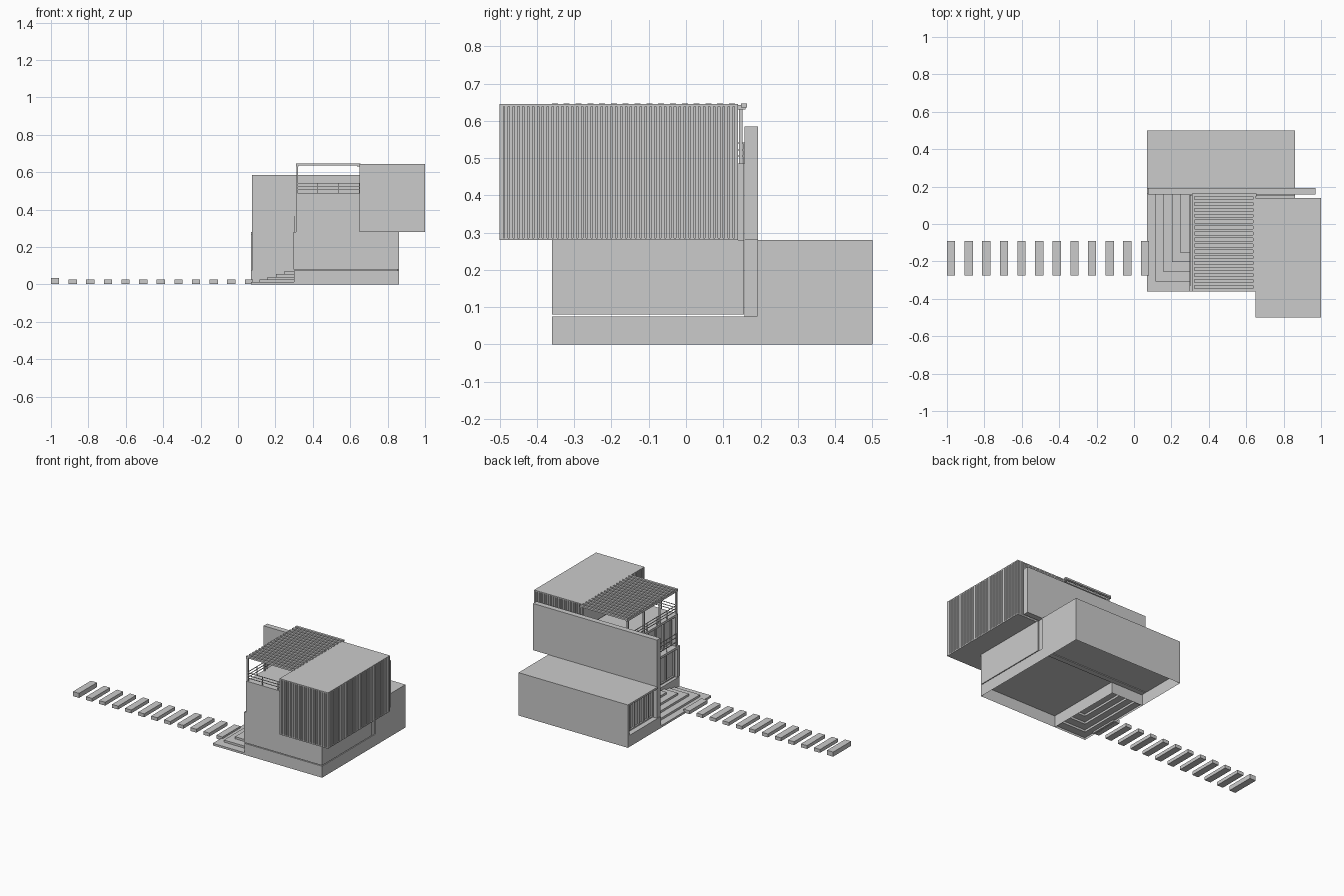
import bpy, bmesh, math

if "Cube" in bpy.data.objects:
    bpy.data.objects.remove(bpy.data.objects["Cube"])


def make(name, bm):
    bmesh.ops.recalc_face_normals(bm, faces=bm.faces)
    me = bpy.data.meshes.new(name)
    bm.to_mesh(me)
    bm.free()
    ob = bpy.data.objects.new(name, me)
    bpy.context.collection.objects.link(ob)
    return ob


def add_box(bm, x0, x1, y0, y1, z0, z1):
    r = bmesh.ops.create_cube(bm, size=1)
    for v in r["verts"]:
        v.co.x = x1 if v.co.x > 0 else x0
        v.co.y = y1 if v.co.y > 0 else y0
        v.co.z = z1 if v.co.z > 0 else z0


def boxes(name, items):
    bm = bmesh.new()
    for b in items:
        add_box(bm, *b)
    return make(name, bm)


def prism(name, pts, z0, z1, bottom=True):
    bm = bmesh.new()
    top = [bm.verts.new((x, y, z1)) for x, y in pts]
    low = [bm.verts.new((x, y, z0)) for x, y in pts]
    bm.faces.new(top)
    if bottom:
        bm.faces.new(low[::-1])
    for i in range(len(pts)):
        j = (i + 1) % len(pts)
        bm.faces.new((low[i], low[j], top[j], top[i]))
    return make(name, bm)


# Stepping stone path
boxes("stepping_stones", [(-1 + i * 0.0942, -0.956 + i * 0.0942, -0.275, -0.09, 0.003, 0.033 if i == 0 else 0.025)
                          for i in range(12)])

# Hollow L-shaped plinth
prism("plinth", [(0.30, -0.36), (0.86, -0.36), (0.86, 0.50), (0.07, 0.50), (0.07, 0.16), (0.30, 0.16)],
      0, 0.075, bottom=False)

# Corner steps: a folded surface rising toward the entrance
bm = bmesh.new()
prev = None
n = 5
for i in range(n):
    x, y = 0.07 + 0.044 * i, -0.36 + 0.052 * i
    for z in (0.068 * i / n, 0.068 * (i + 1) / n):
        row = [bm.verts.new(c) for c in ((x, 0.16, z), (x, y, z), (0.30, y, z))]
        if prev:
            for k in (0, 1):
                bm.faces.new((prev[k], prev[k + 1], row[k + 1], row[k]))
        prev = row
end = bm.verts.new((0.30, 0.16, 0.068))
bm.faces.new((*prev, end))
make("corner_steps", bm)

# Ground floor front room, recessed on the entrance side
boxes("front_room", [(0.325, 0.86, -0.36, 0.155, 0.08, 0.28),
                     (0.297, 0.325, -0.36, -0.335, 0.08, 0.28),
                     (0.297, 0.325, -0.335, 0.155, 0.265, 0.28)])

# Ground floor rear wing with a recessed window end
boxes("rear_wing", [(0.11, 0.86, 0.19, 0.50, 0.075, 0.28),
                    (0.07, 0.11, 0.19, 0.50, 0.268, 0.28),
                    (0.07, 0.11, 0.485, 0.50, 0.075, 0.268)])

# Tall dividing wall, cantilevered at the upper level
bm = bmesh.new()
prof = [(0.075, 0.07), (0.855, 0.07), (0.855, 0.28), (0.97, 0.28), (0.97, 0.585), (0.075, 0.585)]
face = bm.faces.new([bm.verts.new((x, 0.157, z)) for x, z in prof])
ext = bmesh.ops.extrude_face_region(bm, geom=[face])
for v in ext["geom"]:
    if isinstance(v, bmesh.types.BMVert):
        v.co.y = 0.193
make("dividing_wall", bm)

# Upper room under the terrace, with a small recessed balcony
boxes("upper_room", [(0.345, 0.65, -0.36, 0.155, 0.28, 0.485),
                     (0.31, 0.345, -0.36, -0.335, 0.28, 0.485),
                     (0.31, 0.345, -0.335, 0.155, 0.47, 0.485)])


# Window frames facing the entrance side
def window(name, x, y0, y1, z0, z1, count):
    t = 0.004
    items = [(x - 0.01, x, y0 + (y1 - y0) * i / count - t, y0 + (y1 - y0) * i / count + t, z0, z1)
             for i in range(count + 1)]
    items += [(x - 0.01, x, y0, y1, z - t, z + t) for z in (z0 + t, z1 - t)]
    boxes(name, items)


window("entrance_windows", 0.325, -0.33, 0.15, 0.08, 0.265, 6)
window("rear_wing_window", 0.11, 0.198, 0.48, 0.078, 0.267, 6)
window("balcony_windows", 0.345, -0.33, 0.15, 0.28, 0.47, 6)


# Railings: thin posts and horizontal bars
def railing(name, x0, x1, y0, y1, z0, heights, posts):
    r = 0.002
    items = []
    for i in range(posts + 1):
        x, y = x0 + (x1 - x0) * i / posts, y0 + (y1 - y0) * i / posts
        items.append((x - r, x + r, y - r, y + r, z0, z0 + heights[-1]))
    items += [(x0 - r, x1 + r, y0 - r, y1 + r, z0 + h - 0.0015, z0 + h + 0.0015) for h in heights]
    boxes(name, items)


bars = [0.02, 0.037, 0.055]
railing("balcony_railing", 0.303, 0.303, -0.33, 0.15, 0.28, [0.03, 0.06, 0.085], 5)
railing("terrace_front_railing", 0.315, 0.65, -0.355, -0.355, 0.485, bars, 3)
railing("terrace_side_railing", 0.315, 0.315, -0.355, 0.155, 0.485, bars, 5)

# Pergola: posts, edge beams and slats
boxes("pergola_posts", [(0.312, 0.322, y, y + 0.01, 0.485, 0.635) for y in (-0.358, -0.185, -0.02, 0.142)])
boxes("pergola_beams", [(0.31, 0.324, -0.36, 0.16, 0.63, 0.642),
                        (0.636, 0.65, -0.36, 0.16, 0.63, 0.642)])
boxes("pergola_slats", [(0.31, 0.655, -0.36 + i * 0.0317, -0.344 + i * 0.0317, 0.636, 0.647)
                        for i in range(17)])

# Upper volume core, floor and roof
boxes("upper_volume", [(0.658, 0.992, -0.492, 0.132, 0.285, 0.64)])
boxes("upper_volume_caps", [(0.65, 1.0, -0.5, 0.14, 0.28, 0.286),
                            (0.65, 1.0, -0.5, 0.14, 0.639, 0.645)])

# Vertical cladding battens round the upper volume
items = []
for i in range(49):
    y = -0.5 + i * 0.63 / 48
    items.append((0.99, 1.0, y, y + 0.009, 0.284, 0.642))
    if y < -0.37:
        items.append((0.65, 0.66, y, y + 0.009, 0.284, 0.642))
for i in range(27):
    x = 0.65 + i * 0.341 / 26
    items.append((x, x + 0.009, -0.5, -0.49, 0.284, 0.642))
    items.append((x, x + 0.009, 0.13, 0.14, 0.284, 0.642))
boxes("cladding_battens", items)
